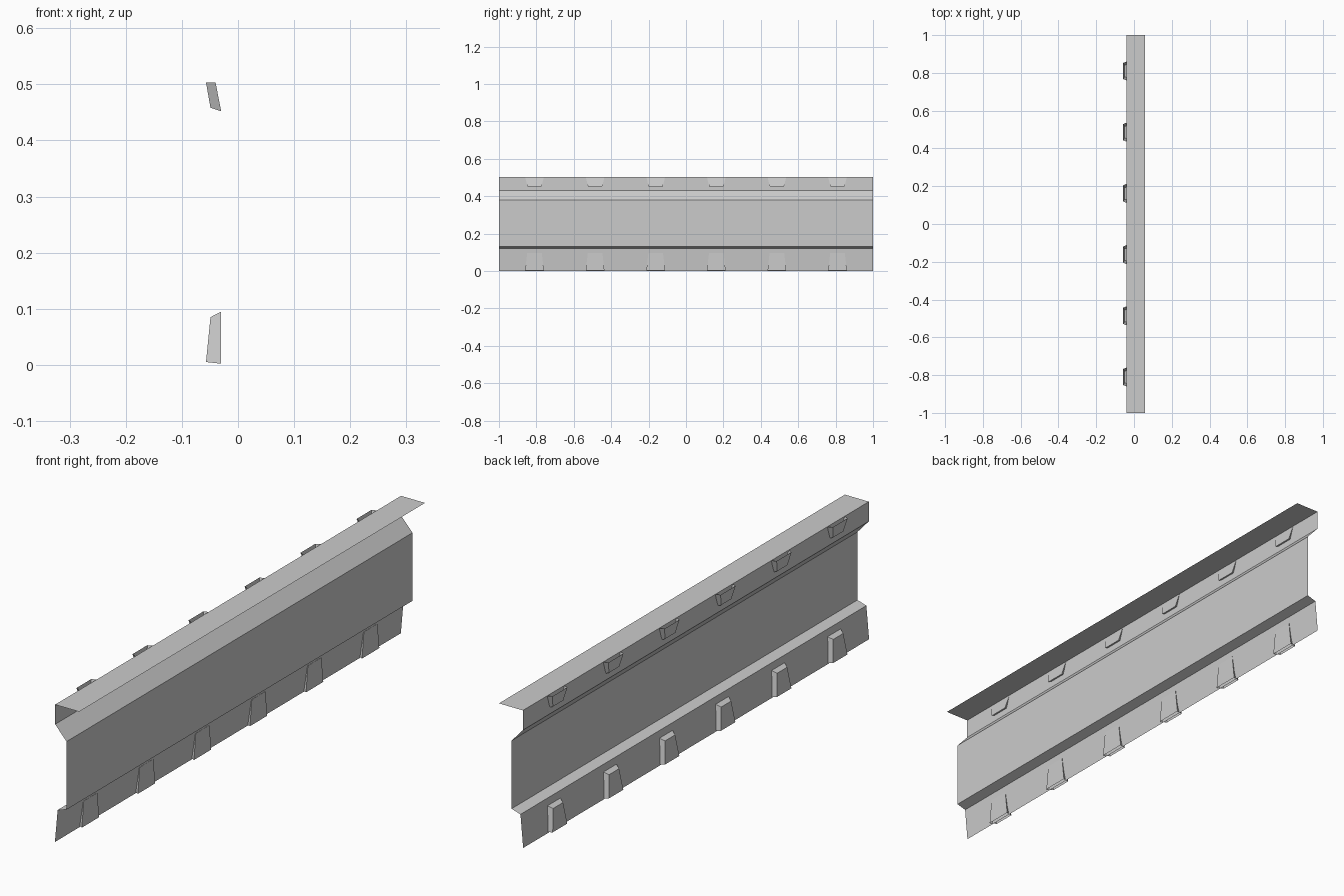
import bpy

if "Cube" in bpy.data.objects:
    bpy.data.objects.remove(bpy.data.objects["Cube"])

HALF_LEN = 1.0


def make_object(name, verts, faces):
    mesh = bpy.data.meshes.new(name)
    mesh.from_pydata(verts, [], faces)
    mesh.update()
    obj = bpy.data.objects.new(name, mesh)
    bpy.context.collection.objects.link(obj)
    return obj


# Bent sheet: open profile (x, z) swept along y
profile = [(0.057, 0.503), (-0.04, 0.503), (-0.04, 0.431), (0.006, 0.38),
           (0.006, 0.131), (-0.03, 0.12), (-0.041, 0.0)]
verts = [(x, y, z) for y in (-HALF_LEN, HALF_LEN) for x, z in profile]
n = len(profile)
make_object("folded_panel", verts,
            [(i, i + n, i + n + 1, i + 1) for i in range(n - 1)])


def lug(name, y, rings):
    """Tapered pocket, open at the wide end. Each ring is the wide, then the
    narrow end: (outer x, z, half width), (inner x, z, half width)."""
    pts = []
    for outer, inner in rings:
        for (x, z, w), sides in ((outer, (-1, 1)), (inner, (1, -1))):
            pts += [(x, y + s * w, z) for s in sides]
    faces = [(i, (i + 1) % 4, (i + 1) % 4 + 4, i + 4) for i in range(4)]
    faces.append((4, 5, 6, 7))
    # the upper pocket points down, so its winding is reversed
    if rings[0][0][1] > rings[1][0][1]:
        faces = [f[::-1] for f in faces]
    else:
        faces = list(faces)
    obj = make_object(name, pts, [f[::-1] for f in faces])
    return obj


upper = [((-0.057, 0.503, 0.043), (-0.04, 0.503, 0.05)),
         ((-0.049, 0.458, 0.03), (-0.03, 0.452, 0.038))]
lower = [((-0.057, 0.005, 0.042), (-0.03, 0.002, 0.05)),
         ((-0.049, 0.085, 0.029), (-0.03, 0.095, 0.039))]

# Six lugs along each edge
for i in range(6):
    y = (i - 2.5) * 0.324
    lug(f"upper_lug_{i + 1}", y, upper)
    lug(f"lower_lug_{i + 1}", y, lower)
